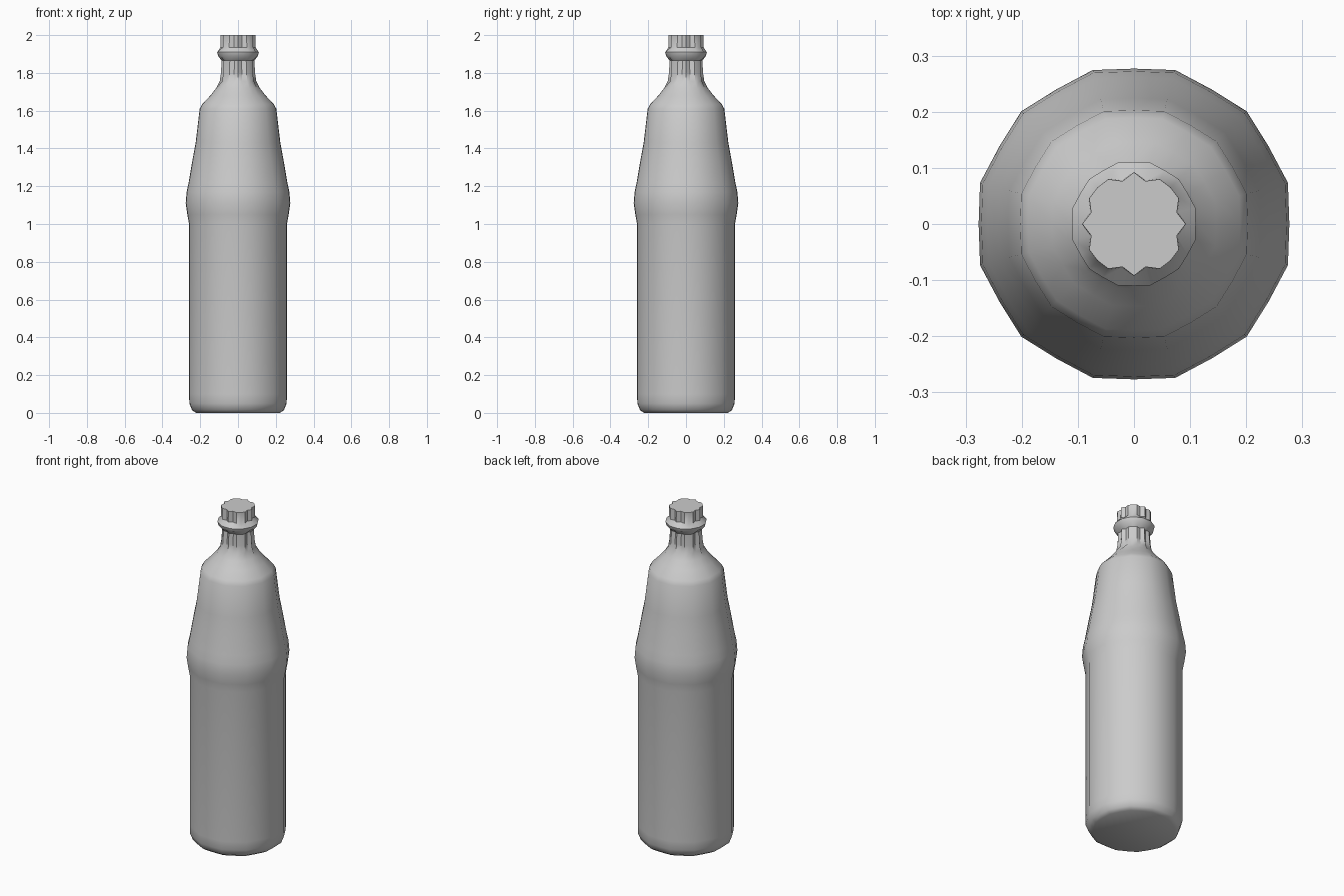
import bpy
import bmesh
import math

cube = bpy.data.objects.get("Cube")
if cube:
    bpy.data.objects.remove(cube, do_unlink=True)

# One plain grey for the whole bottle
grey = bpy.data.materials.new("plain_grey")
grey.use_nodes = True
colour = (0.6, 0.6, 0.6, 1)
grey.diffuse_color = colour
grey.node_tree.nodes["Principled BSDF"].inputs["Base Color"].default_value = colour

SIDES = 24


def facet(k):
    """Twelve-sided section, slightly softened across each flat."""
    return 1.0 if k % 2 else 0.975


def fluted(k):
    """Notched section with dips either side of each axis."""
    return 0.86 if k % 6 in (1, 5) else 1.0


def lathe(name, profile):
    """Skin rings of (radius, height, section rule) and cap both ends."""
    bm = bmesh.new()
    rings = []
    for radius, z, section in profile:
        ring = []
        for k in range(SIDES):
            a = math.tau * k / SIDES
            r = radius * section(k)
            ring.append(bm.verts.new((r * math.cos(a), r * math.sin(a), z)))
        rings.append(ring)
    for low, high in zip(rings, rings[1:]):
        for k in range(SIDES):
            n = (k + 1) % SIDES
            bm.faces.new((low[k], low[n], high[n], high[k]))
    bm.faces.new(rings[0][::-1])
    bm.faces.new(rings[-1])
    bmesh.ops.recalc_face_normals(bm, faces=bm.faces)
    mesh = bpy.data.meshes.new(name)
    bm.to_mesh(mesh)
    bm.free()
    mesh.materials.append(grey)
    obj = bpy.data.objects.new(name, mesh)
    bpy.context.collection.objects.link(obj)
    bpy.ops.object.select_all(action="DESELECT")
    obj.select_set(True)
    bpy.context.view_layer.objects.active = obj
    bpy.ops.object.shade_smooth_by_angle(angle=math.radians(38))
    return obj


# Bottle: chamfered base, straight body, waist bulge, shoulder, neck, collar, lip
lathe("bottle", [
    (0.228, 0.0, facet),
    (0.25, 0.015, facet),
    (0.264, 0.05, facet),
    (0.266, 0.1, facet),
    (0.266, 1.0, facet),
    (0.275, 1.05, facet),
    (0.284, 1.11, facet),
    (0.279, 1.17, facet),
    (0.268, 1.22, facet),
    (0.247, 1.34, facet),
    (0.23, 1.43, facet),
    (0.208, 1.61, facet),
    (0.194, 1.635, facet),
    (0.15, 1.68, facet),
    (0.118, 1.72, facet),
    (0.097, 1.755, fluted),
    (0.09, 1.8, fluted),
    (0.087, 1.865, fluted),
    (0.108, 1.89, facet),
    (0.113, 1.91, facet),
    (0.093, 1.935, fluted),
    (0.092, 2.0, fluted),
])
